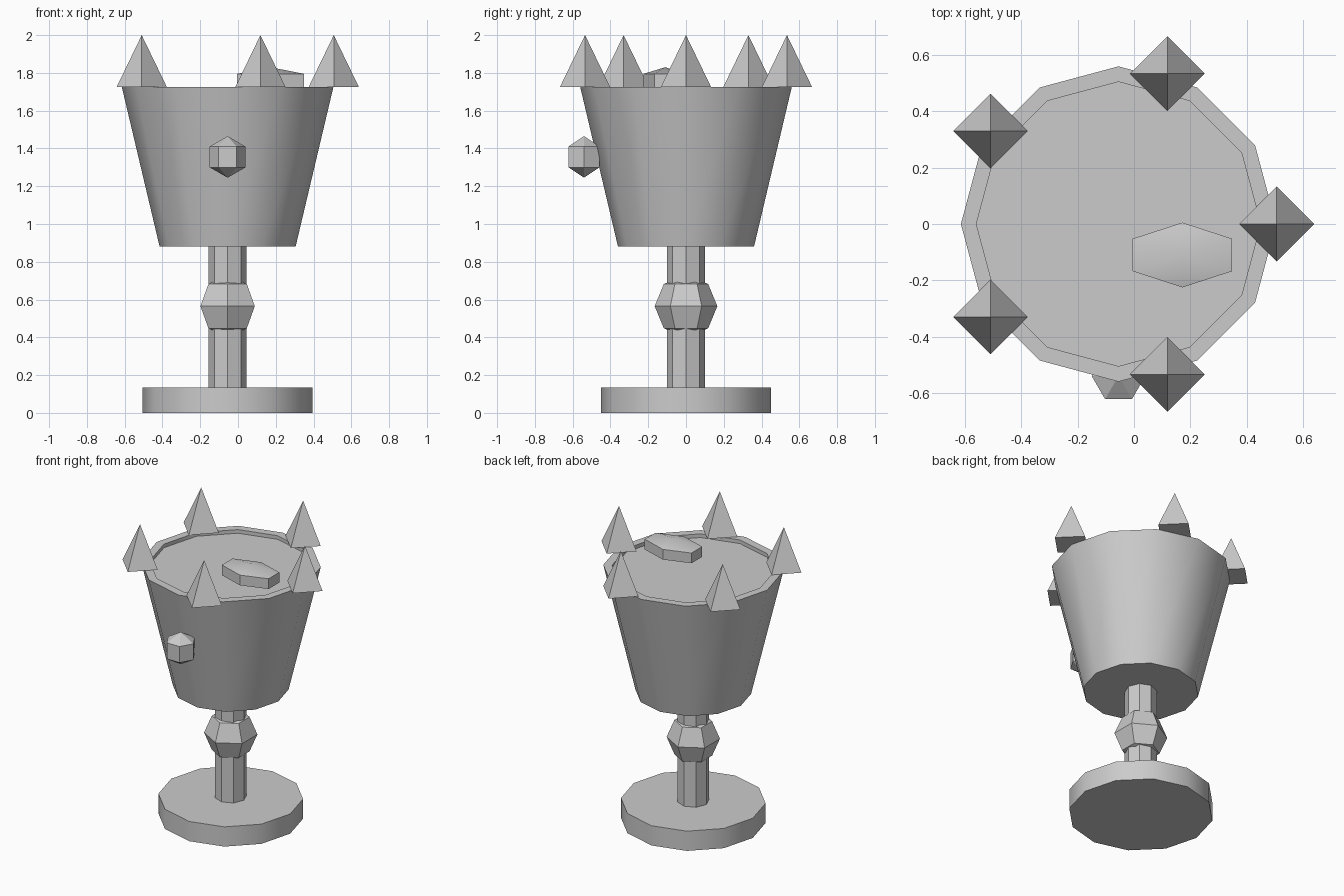
import bpy
import math

cube = bpy.data.objects.get("Cube")
if cube:
    bpy.data.objects.remove(cube)

AXIS_X = -0.055      # centre line of the goblet

grey = bpy.data.materials.new("plain grey")
grey.use_nodes = True
COLOUR = (0.6, 0.6, 0.6, 1)
grey.diffuse_color = COLOUR
grey.node_tree.nodes["Principled BSDF"].inputs["Base Color"].default_value = COLOUR


def turned(name, sides, profile, centre=(AXIS_X, 0, 0), scale=(1, 1), turn=0):
    """Revolve a (radius, height) profile, bottom to top, into a closed solid."""
    verts, faces, rings = [], [], []
    for r, z in profile:
        start = len(verts)
        count = sides if r > 0 else 1
        for i in range(count):
            a = math.radians(turn) + math.tau * i / sides
            verts.append((r * scale[0] * math.cos(a), r * scale[1] * math.sin(a), z))
        rings.append([start + i % count for i in range(sides)])
    for low, high in zip(rings, rings[1:]):
        for i in range(sides):
            j = (i + 1) % sides
            faces.append(list(dict.fromkeys((low[i], low[j], high[j], high[i]))))
    if profile[0][0] > 0:
        faces.append(rings[0][::-1])
    if profile[-1][0] > 0:
        faces.append(rings[-1])
    mesh = bpy.data.meshes.new(name)
    mesh.from_pydata(verts, [], faces)
    mesh.materials.append(grey)
    obj = bpy.data.objects.new(name, mesh)
    obj.location = centre
    bpy.context.collection.objects.link(obj)
    bpy.ops.object.select_all(action="DESELECT")
    obj.select_set(True)
    bpy.context.view_layer.objects.active = obj
    bpy.ops.object.shade_smooth_by_angle(angle=math.radians(32))
    return obj


def ball(radius, height, bands):
    """Profile of a coarse ball with the given number of bands."""
    angles = [math.pi * k / bands for k in range(1, bands)]
    middle = [(radius * math.sin(a), -height * math.cos(a)) for a in angles]
    return [(0, -height)] + middle + [(0, height)]


# Foot and stem
turned("foot", 12, [(0.45, 0), (0.45, 0.135)])
turned("stem", 8, [(0.1, 0.1), (0.1, 0.9)])
turned("stem_knob", 6, ball(0.166, 0.166, 4), (AXIS_X, 0, 0.565), turn=90)

# Cup with a shallow recess that holds the drink
turned("cup", 12, [(0.36, 0.88), (0.56, 1.725), (0.505, 1.725), (0.505, 1.70)])

# Faceted jewel on the front and a flat one floating on the drink
turned("front_jewel", 6, ball(0.11, 0.11, 3), (AXIS_X, -0.54, 1.355))
turned("floating_jewel", 6, ball(1, 0.07, 3), (0.172, -0.11, 1.76),
       scale=(0.236, 0.133), turn=30)

# Five spikes around the rim
for n in range(5):
    a = math.tau * n / 5
    spot = (AXIS_X + 0.562 * math.cos(a), 0.562 * math.sin(a), 1.725)
    turned(f"rim_spike_{n + 1}", 4, [(0.133, 0), (0, 0.275)], spot)
